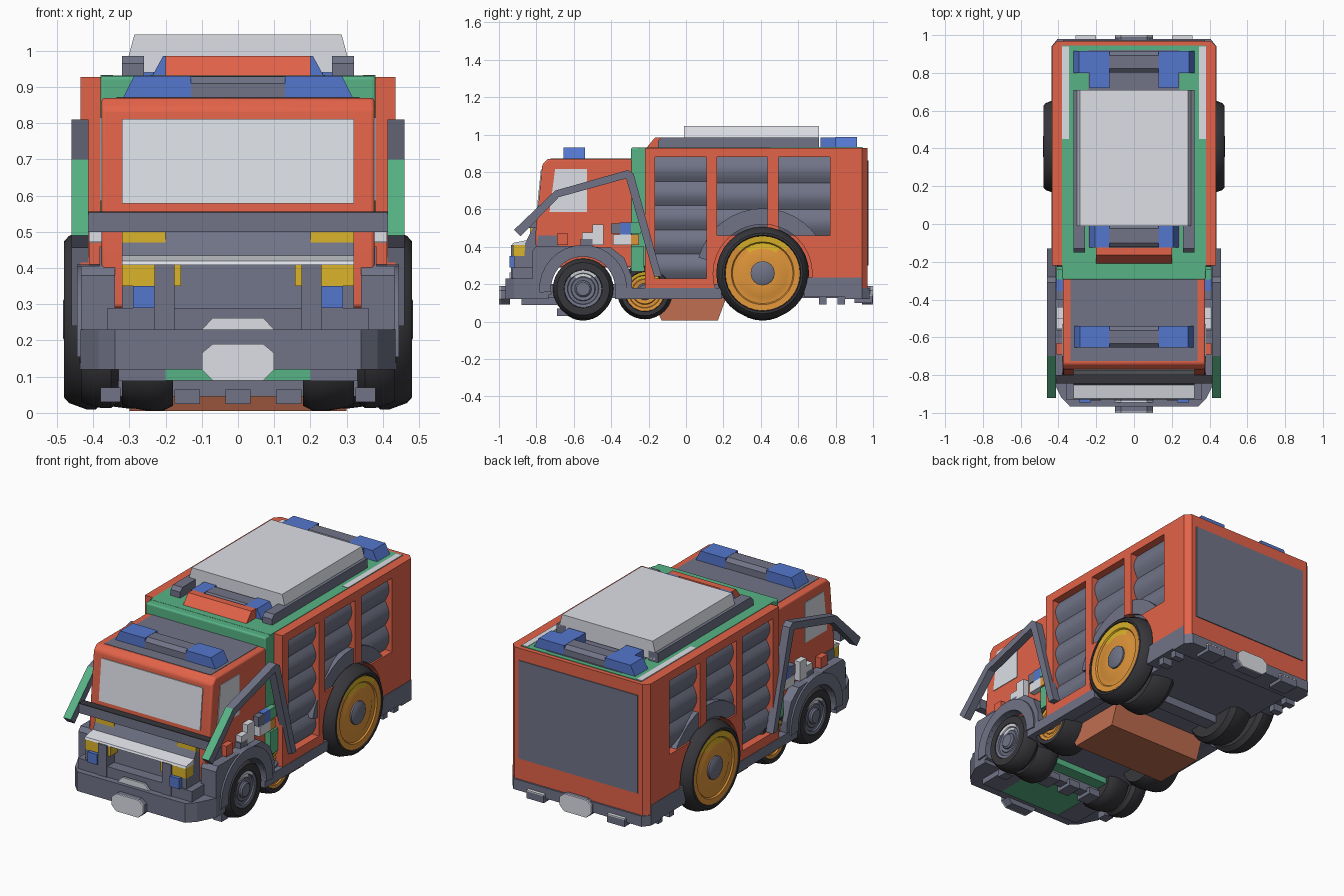
import bpy, bmesh, math

if "Cube" in bpy.data.objects:
    bpy.data.objects.remove(bpy.data.objects["Cube"])


def mat(name, r, g, b):
    m = bpy.data.materials.new(name)
    m.diffuse_color = tuple((c / 255) ** 2.2 for c in (r, g, b)) + (1,)
    m.use_nodes = True
    m.node_tree.nodes["Principled BSDF"].inputs["Base Color"].default_value = m.diffuse_color
    return m


RED = mat("red", 226, 99, 75)
SLATE = mat("slate", 112, 115, 134)
WHITE = mat("light_grey", 219, 222, 229)
GREEN = mat("green", 88, 178, 133)
BLUE = mat("blue", 84, 118, 204)
YELLOW = mat("yellow", 218, 178, 46)
ORANGE = mat("orange", 222, 147, 60)
BLACK = mat("black", 58, 58, 62)
BROWN = mat("brown", 192, 110, 82)


def finish(name, bm, mats, bevel=0, smooth=False):
    bmesh.ops.recalc_face_normals(bm, faces=bm.faces[:])
    me = bpy.data.meshes.new(name)
    bm.to_mesh(me)
    bm.free()
    ob = bpy.data.objects.new(name, me)
    bpy.context.collection.objects.link(ob)
    for m in mats:
        me.materials.append(m)
    if bevel:
        mod = ob.modifiers.new("bevel", 'BEVEL')
        mod.width, mod.segments = bevel, 3
    if smooth:
        bpy.ops.object.select_all(action='DESELECT')
        ob.select_set(True)
        bpy.context.view_layer.objects.active = ob
        bpy.ops.object.shade_smooth_by_angle(angle=math.radians(35))
    return ob


def prism(name, axis, pts, a, b, m, bevel=0, smooth=False):
    """Outline in the plane across the axis, extruded from a to b."""
    place = {'x': lambda u, v, w: (w, u, v), 'y': lambda u, v, w: (u, w, v), 'z': lambda u, v, w: (u, v, w)}[axis]
    bm = bmesh.new()
    lo = [bm.verts.new(place(u, v, a)) for u, v in pts]
    hi = [bm.verts.new(place(u, v, b)) for u, v in pts]
    bm.faces.new(lo)
    bm.faces.new(hi)
    for i in range(len(pts)):
        j = (i + 1) % len(pts)
        bm.faces.new((lo[i], lo[j], hi[j], hi[i]))
    return finish(name, bm, [m], bevel, smooth)


def box(name, x0, x1, y0, y1, z0, z1, m, bevel=0):
    return prism(name, 'z', [(x0, y0), (x1, y0), (x1, y1), (x0, y1)], z0, z1, m, bevel)


def pair(name, x0, x1, y0, y1, z0, z1, m, bevel=0):
    for s in (1, -1):
        box(name, x0 * s, x1 * s, y0, y1, z0, z1, m, bevel)


def both(name, pts, x0, x1, m, smooth=False):
    return [prism(name, 'x', pts, x0 * s, x1 * s, m, smooth=smooth) for s in (1, -1)]


def arc(cy, cz, r, a0, a1, n=16):
    ang = [math.radians(a0 + (a1 - a0) * i / n) for i in range(n + 1)]
    return [(cy + r * math.cos(a), cz + r * math.sin(a)) for a in ang]


def lathe(name, prof, y, z, mats, rule=None, n=32):
    """Revolve (x, radius) profile about a sideways axle, on both sides."""
    for s in (1, -1):
        bm = bmesh.new()
        rings = [[bm.verts.new((x * s, y + r * math.cos(2 * math.pi * i / n), z + r * math.sin(2 * math.pi * i / n)))
                  for i in range(n)] for x, r in prof]
        for p, q in zip(rings, rings[1:]):
            for i in range(n):
                bm.faces.new((p[i], p[(i + 1) % n], q[(i + 1) % n], q[i]))
        bm.faces.new(rings[0])
        bm.faces.new(rings[-1])
        for f in bm.faces:
            if rule and rule(f.calc_center_median()):
                f.material_index = 1
        finish(name, bm, mats, smooth=True)


def wheel(name, x0, x1, y, z, r, rim, rim_r, hub_r):
    w = x1 - x0
    lathe(name + "_tyre", [(x0, r * .7), (x0, r * .9), (x0 + w * .2, r), (x0 + w * .45, r), (x1 - w * .12, r * .93),
                           (x1, r * .87), (x1, rim_r * 1.02), (x1 - .015, rim_r)], y, z, [BLACK])
    lathe(name + "_rim", [(x0 + w * .5, rim_r), (x1 - .003, rim_r), (x1 - .006, rim_r * .84), (x1 - .014, rim_r * .81),
                          (x1 - .014, rim_r * .66), (x1 - .01, rim_r * .62), (x1 - .014, hub_r)], y, z,
          [rim, YELLOW if rim == ORANGE else WHITE], lambda c: c.z > z + rim_r * .64)
    lathe(name + "_hub", [(x0 + w * .5, hub_r), (x1 - .005, hub_r), (x1 + .003, hub_r * .8)], y, z, [SLATE], n=16)


# Rear body shell with locker and wheel arch openings
body = prism("body", 'z', [(-.435, -.22), (.435, -.22), (.435, .94), (.405, .97), (-.405, .97), (-.435, .94)],
             .17, .928, RED)
lockers = [(-.165, .11, .23), (.165, .435, .46), (.495, .77, .46)]
cutters = []
for y0, y1, z0 in lockers:
    for s in (1, -1):
        cutters.append(box("locker_cutter", .385 * s, .6 * s, y0, y1, z0, .88, RED))
cutters += both("arch_cutter", arc(.41, .255, .265, 0, 360, 32)[:-1], .3, .6, RED)
bpy.context.view_layer.objects.active = body
for c in cutters:
    mod = body.modifiers.new("cut", 'BOOLEAN')
    mod.object, mod.solver = c, 'EXACT'
    bpy.ops.object.modifier_apply(modifier=mod.name)
    bpy.data.objects.remove(c)

# Scalloped roller shutters
for y0, y1, z0 in lockers:
    n = 5 if z0 < .3 else 3
    h = (.88 - z0) / n
    prof = [(.38, .88), (.38, z0)]
    for k in range(n):
        prof += [(.39 + .026 * math.sin(math.pi * t / 6), z0 + h * (k + t / 6)) for t in range(6)]
    for s in (1, -1):
        prism("shutter", 'y', [(x * s, z) for x, z in prof + [(.39, .88)]], y0, y1, SLATE, smooth=True)
both("rear_wheel_arch", arc(.41, .25, .355, 15, 165) + arc(.41, .25, .27, 165, 15), .38, .425, SLATE)
box("rear_panel", -.375, .375, .965, .975, .30, .86, SLATE)

# Roof deck, rails, lid and light bars
box("green_collar", -.38, .38, -.295, -.2, .29, .930, GREEN, .01)
box("roof_deck", -.38, .38, -.25, .945, .9, .931, GREEN)
box("roof_well", -.24, .24, -.125, .92, .92, .933, SLATE)
pair("roof_strip", .345, .38, .45, .94, .92, .933, WHITE)
for s in (1, -1):
    prism("roof_rail", 'x', [(-.15, .93), (-.15, .965), (-.13, .985), (.71, .985), (.71, .93)],
          .26 * s, .32 * s, SLATE)
prism("roof_lid", 'y', [(-.305, .94), (-.302, .985), (-.286, 1.045), (.286, 1.045), (.302, .985),
                        (.305, .94)], -.01, .71, WHITE)
prism("hatch_wedge", 'x', [(-.21, .93), (-.165, .985), (-.125, .985), (-.125, .93)], -.2, .2, RED)


def light_bar(w, y0, y1, z0, z1):
    c = (y1 - y0) * .1
    for s in (1, -1):
        prism("blue_lamp", 'y', [(.13 * s, z0), (w * s, z0), ((w - .03) * s, z1), (.13 * s, z1)], y0, y1, BLUE)
    prism("lamp_bridge", 'x', [(y0 + .002, z0), (y0 + .002, z1 - .02), (y0 + 2 * c, z1 - .001),
                               (y1 - 2 * c, z1 - .001), (y1 - .002, z1 - .02), (y1 - .002, z0)], -.13, .13, SLATE)


light_bar(.317, -.655, -.54, .87, .93)
light_bar(.237, -.125, 0, .93, .985)
light_bar(.32, .80, .915, .93, .987)
pair("lamp_foot", .13, .235, .72, .80, .93, .985, BLUE)

# Cab with windows and roof panel
prism("cab", 'x', [(-.80, .29), (-.805, .47), (-.768, .84), (-.74, .87), (-.28, .87), (-.28, .29)],
      -.377, .377, RED, .01, True)
prism("windscreen", 'x', [(-.800, .578), (-.776, .812), (-.765, .812), (-.785, .578)], -.32, .32, WHITE)
both("side_window", [(-.73, .585), (-.53, .585), (-.53, .815), (-.70, .815)], .37, .381, WHITE)
box("cab_roof_panel", -.335, .335, -.725, -.29, .86, .872, SLATE)

# Exterior bars running from the nose over the cab sides
for ob in both("side_bar", [(-.92, .49), (-.70, .70), (-.31, .81), (-.28, .79), (-.13, .24),
                            (-.17, .24), (-.32, .765), (-.68, .665), (-.885, .455)], .413, .46, SLATE):
    ob.data.materials.append(GREEN)
    for p in ob.data.polygons:
        if p.normal.z > .5 and p.normal.y < -.3 and p.center.y < -.7:
            p.material_index = 1
box("cross_bar", -.415, .415, -.845, -.80, .50, .552, SLATE)
box("cross_bar_cap", -.415, .415, -.845, -.80, .552, .556, BLACK)

# Nose: grille, visor and lamps
prism("grille", 'x', [(-.87, .23), (-.86, .42), (-.82, .5), (-.78, .5), (-.78, .23)], -.32, .32, SLATE)
box("nose_base", -.36, .36, -.93, -.78, .22, .29, SLATE)
pair("grille_post", .175, .23, -.935, -.85, .23, .41, SLATE)
pair("marker_lamp", .158, .175, -.925, -.85, .35, .408, YELLOW)
pair("head_lamp", .23, .32, -.925, -.82, .35, .408, YELLOW)
pair("lower_lamp", .23, .29, -.945, -.92, .29, .35, BLUE)
pair("lamp_bracket", .23, .32, -.92, -.82, .28, .35, SLATE)
pair("upper_lamp", .2, .32, -.835, -.79, .465, .5, YELLOW)
prism("visor", 'x', [(-.93, .408), (-.925, .42), (-.85, .435), (-.85, .408)], -.32, .32, WHITE)

# Bumper, front fenders, skirts and tow plates
prism("front_bumper", 'z', [(-.34, -.965), (.34, -.965), (.385, -.92), (.435, -.82), (.435, -.735), (-.435, -.735),
                            (-.435, -.82), (-.385, -.92)], .12, .23, SLATE)
both("front_fender", [(-.82, .12), (-.82, .38), (-.80, .405), (-.65, .405), (-.40, .395),
                      (-.33, .34), (-.29, .24), (-.29, .13)] + arc(-.55, .175, .172, -10, 190), .34, .434, SLATE)
both("fender_flare", arc(-.55, .175, .235, -5, 185) + arc(-.55, .175, .172, 185, -5), .36, .444, SLATE, True)
both("cab_side_plate", [(-.80, .38), (-.79, .46), (-.68, .46), (-.68, .38)], .37, .382, SLATE)
pair("side_skirt", .36, .437, -.38, .19, .12, .178, SLATE)
pair("rear_skirt", .36, .437, .63, .94, .13, .235, SLATE)
prism("rear_bumper", 'z', [(-.437, .85), (.437, .85), (.437, .94), (.405, .98), (-.405, .98), (-.437, .94)],
      .12, .18, SLATE)
octo = [(-.1, .12), (-.07, .09), (.07, .09), (.1, .12), (.1, .165), (.07, .19), (-.07, .19), (-.1, .165)]
for s in (-1, 1):
    prism("tow_block", 'y', octo, .94 * s, .993 * s, SLATE)
    prism("tow_plate", 'y', octo, .993 * s, 1.0 * s, WHITE)
prism("nose_plate", 'y', [(-.1, .23), (.1, .23), (.07, .262), (-.07, .262)], -.945, -.938, WHITE)
prism("nose_plate_base", 'y', [(-.1, .23), (.1, .23), (.07, .262), (-.07, .262)], -.938, -.91, SLATE)
pair("rear_step", .2, .31, .90, .998, .1, .14, SLATE)
pair("rear_step_tread", .2, .31, .97, .999, .14, .147, WHITE)
for y in (.71, .81):
    pair("skirt_tooth", .36, .42, y, y + .04, .09, .14, SLATE)

# Small equipment behind the front fenders
for y0, y1, z0, z1, m in [(-.69, -.63, .41, .47, RED), (-.565, -.5, .405, .44, SLATE), (-.5, -.44, .41, .52, WHITE),
                          (-.555, -.5, .44, .475, WHITE), (-.40, -.35, .47, .525, SLATE),
                          (-.39, -.295, .41, .465, WHITE), (-.355, -.295, .465, .53, BLUE),
                          (-.295, -.24, .47, .53, GREEN), (-.295, -.25, .41, .465, ORANGE),
                          (-.295, -.225, .27, .40, GREEN)]:
    pair("equipment", .36, .411, y0, y1, z0, z1, m)

# Underside
box("chassis_pan", -.36, .36, -.9, .95, .125, .2, SLATE)
box("front_guard", -.2, .2, -.88, -.45, .09, .128, GREEN)
pair("guard_edge", .2, .33, -.88, -.69, .088, .128, SLATE)
prism("belly_tank", 'x', [(-.19, .14), (-.13, .005), (.17, .005), (.22, .14)], -.3, .3, BROWN)
for x in (-.14, 0, .14):
    box("axle_housing", x - .035, x + .035, -.60, -.50, .025, .065, SLATE)
box("front_axle", -.37, .37, -.58, -.52, .045, .13, SLATE)
box("rear_axle", -.37, .37, .37, .45, .08, .14, SLATE)
pair("front_tab", .325, .38, -.69, -.63, .03, .07, SLATE)

# Wheels
wheel("front_wheel", .33, .434, -.55, .175, .162, SLATE, .1, .045)
wheel("second_wheel", .22, .405, -.22, .16, .148, ORANGE, .105, .045)
wheel("rear_wheel", .37, .48, .41, .258, .248, ORANGE, .2, .065)
wheel("front_inner_wheel", .18, .32, -.55, .15, .145, SLATE, .09, .04)
wheel("rear_inner_wheel", .2, .345, .41, .21, .205, SLATE, .12, .05)
